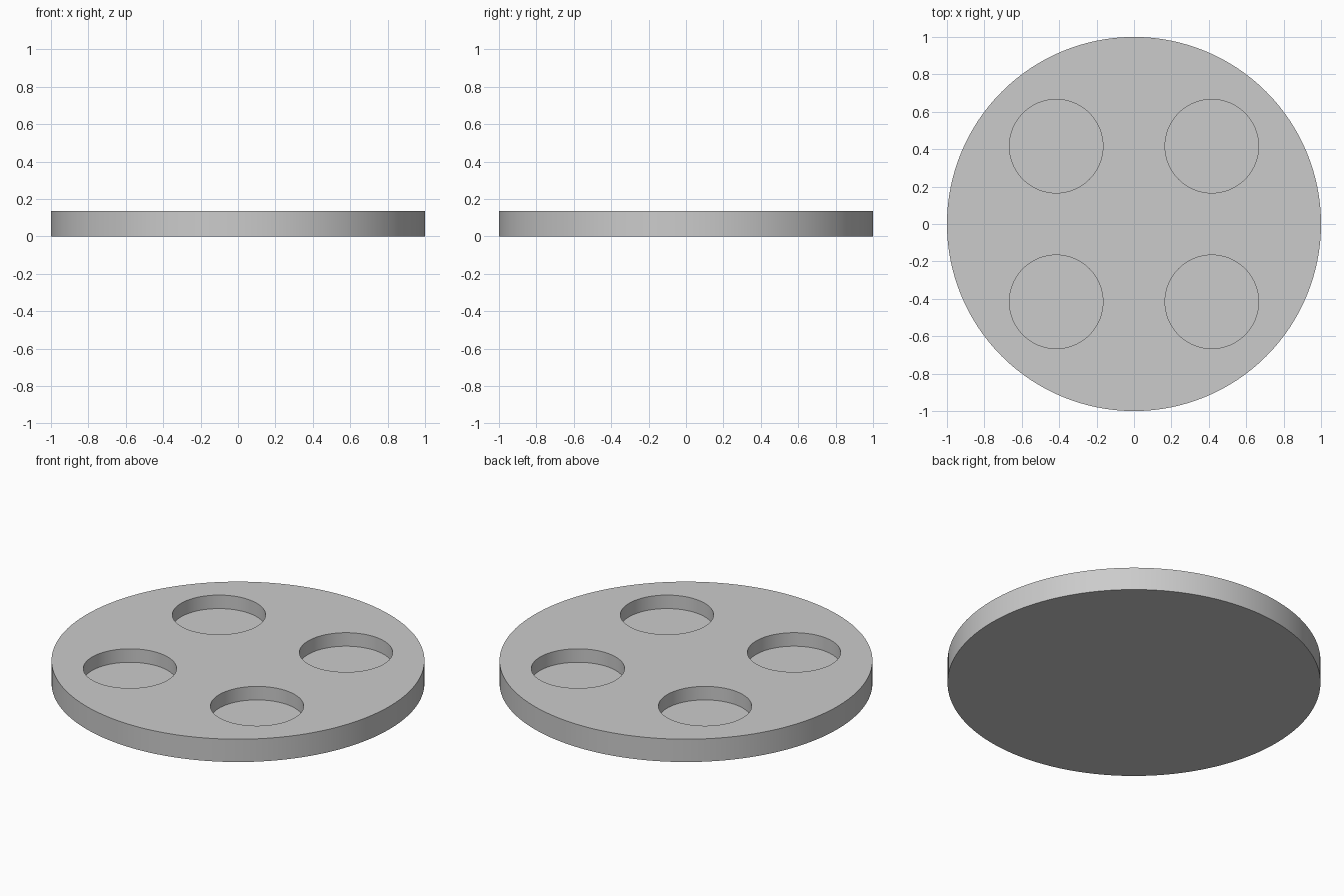
import bpy
import math

RADIUS, THICKNESS = 1.0, 0.135
POCKET_RADIUS, POCKET_OFFSET, POCKET_FLOOR = 0.25, 0.416, 0.055

if "Cube" in bpy.data.objects:
    bpy.data.objects.remove(bpy.data.objects["Cube"], do_unlink=True)


def make_material(name, colour):
    mat = bpy.data.materials.new(name)
    mat.use_nodes = True
    mat.diffuse_color = colour
    mat.node_tree.nodes["Principled BSDF"].inputs["Base Color"].default_value = colour
    return mat


def cylinder(name, radius, bottom, top, x=0, y=0, sides=128):
    bpy.ops.mesh.primitive_cylinder_add(
        vertices=sides, radius=radius, depth=top - bottom,
        location=(x, y, (bottom + top) / 2))
    obj = bpy.context.object
    obj.name = name
    return obj


def activate(obj):
    bpy.ops.object.select_all(action='DESELECT')
    obj.select_set(True)
    bpy.context.view_layer.objects.active = obj


# Round tray body
tray = cylinder("round_tray", RADIUS, 0, THICKNESS)
tray.data.materials.append(make_material("light grey", (0.6, 0.6, 0.6, 1)))

# Four blind round pockets cut into the top
for sx in (-1, 1):
    for sy in (-1, 1):
        cutter = cylinder("pocket_cutter", POCKET_RADIUS, POCKET_FLOOR,
                          THICKNESS + 0.1, sx * POCKET_OFFSET, sy * POCKET_OFFSET, 96)
        cutter.hide_render = True
        activate(tray)
        cut = tray.modifiers.new("pocket", 'BOOLEAN')
        cut.operation = 'DIFFERENCE'
        cut.solver = 'EXACT'
        cut.object = cutter
        bpy.ops.object.modifier_apply(modifier=cut.name)
        bpy.data.objects.remove(cutter, do_unlink=True)

# Smooth walls with crisp rims
activate(tray)
bpy.ops.object.shade_smooth_by_angle(angle=math.radians(30))
